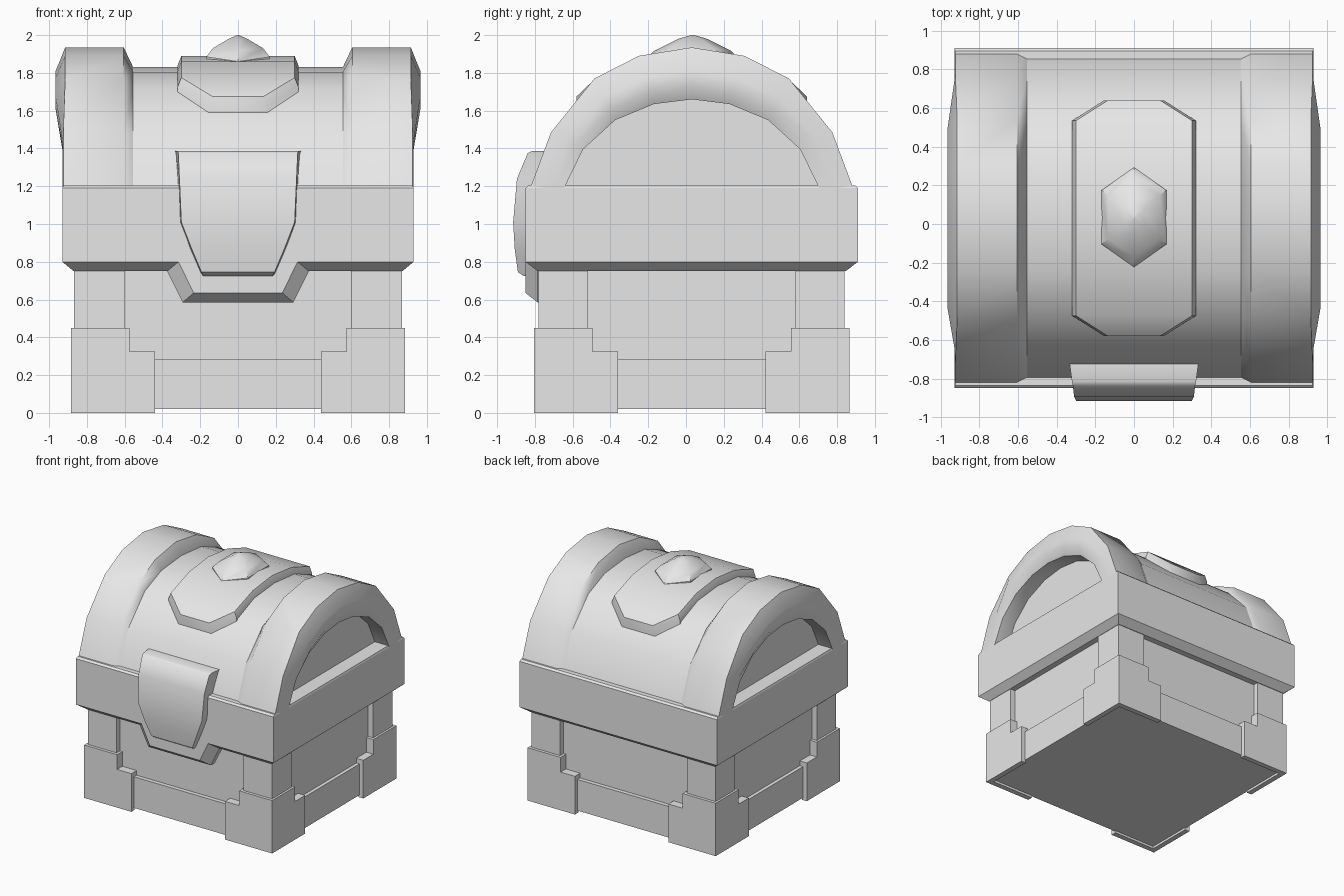
import bpy, bmesh, math

cube = bpy.data.objects.get("Cube")
if cube:
    bpy.data.objects.remove(cube, do_unlink=True)

CY = 0.03  # middle of the chest in y

grey = bpy.data.materials.new("plain_grey")
grey.use_nodes = True
grey.diffuse_color = (0.8, 0.8, 0.8, 1)
grey.node_tree.nodes["Principled BSDF"].inputs["Base Color"].default_value = (0.8, 0.8, 0.8, 1)


def add_loft(bm, rings):
    """Skin a list of equally long closed rings and cap both ends."""
    loops = [[bm.verts.new(p) for p in ring] for ring in rings]
    n = len(loops[0])
    for a, b in zip(loops, loops[1:]):
        for i in range(n):
            j = (i + 1) % n
            bm.faces.new((a[i], a[j], b[j], b[i]))
    bm.faces.new(loops[0])
    bm.faces.new(loops[-1])


def finish(name, bm, smooth=None):
    bmesh.ops.recalc_face_normals(bm, faces=bm.faces)
    me = bpy.data.meshes.new(name)
    bm.to_mesh(me)
    bm.free()
    me.materials.append(grey)
    ob = bpy.data.objects.new(name, me)
    bpy.context.collection.objects.link(ob)
    if smooth:
        bpy.ops.object.select_all(action='DESELECT')
        ob.select_set(True)
        bpy.context.view_layer.objects.active = ob
        bpy.ops.object.shade_smooth_by_angle(angle=math.radians(smooth))
    return ob


def loft(name, rings, smooth=None):
    bm = bmesh.new()
    add_loft(bm, rings)
    return finish(name, bm, smooth)


def rect(hx, hy, z):
    return [(-hx, CY - hy, z), (hx, CY - hy, z), (hx, CY + hy, z), (-hx, CY + hy, z)]


def mirror_arch(half):
    """Half an arch (dy, z) from foot to crown, completed to the other foot."""
    return half + [(-y, z) for y, z in half[-2::-1]]


# Body panels, lower skirting and lid rim
loft("body", [rect(0.82, 0.765, 0.02), rect(0.82, 0.765, 0.80)])
loft("skirting", [rect(0.85, 0.80, 0.02), rect(0.85, 0.80, 0.285)])
loft("rim", [rect(0.87, 0.815, 0.75), rect(0.93, 0.88, 0.80), rect(0.93, 0.88, 1.01)])
loft("lid_base", [rect(0.93, 0.88, 1.01), rect(0.93, 0.88, 1.19), rect(0.925, 0.865, 1.205)])


# Corner posts with stepped brackets, one L-shaped prism per step
def corner(sx, sy):
    steps = [  # outer x, outer y, inner x, inner y, thickness, z range
        (0.867, 0.81, 0.597, 0.55, 0.06, 0.40, 0.76),
        (0.885, 0.835, 0.575, 0.525, 0.08, 0.30, 0.45),
        (0.885, 0.835, 0.44, 0.39, 0.08, 0.02, 0.325),
        (0.885, 0.835, 0.44, 0.39, 0.045, 0.0, 0.02),
    ]
    bm = bmesh.new()
    for X, Y, a, b, t, z0, z1 in steps:
        plan = [(a, Y), (X, Y), (X, b), (X - t, b), (X - t, Y - t), (a, Y - t)]
        add_loft(bm, [[(sx * x, CY + sy * y, z) for x, y in plan] for z in (z0, z1)])
    finish("corner_" + ("back_" if sy > 0 else "front_") + ("left" if sx > 0 else "right"), bm)


for sx in (-1, 1):
    for sy in (-1, 1):
        corner(sx, sy)


# Chamfered drop of the rim behind the clasp
def drop_ring(y, xt, zt, xb, zb):
    return [(-xt, y, zt), (-xb, y, zb), (xb, y, zb), (xt, y, zt)]


loft("rim_drop", [drop_ring(-0.85, 0.315, 0.80, 0.235, 0.635),
                  drop_ring(-0.785, 0.375, 0.75, 0.293, 0.585),
                  drop_ring(-0.72, 0.375, 0.75, 0.293, 0.585)])

# Vaulted lid
core = mirror_arch([(0.83, 1.19), (0.72, 1.475), (0.49, 1.715), (0.27, 1.805), (0, 1.83)])
outer = mirror_arch([(0.855, 1.19), (0.745, 1.485), (0.515, 1.77), (0.28, 1.89), (0, 1.935)])
inner = mirror_arch([(0.675, 1.19), (0.575, 1.395), (0.405, 1.55), (0.2, 1.635), (0, 1.66)])
loft("lid", [[(x, CY + y, z) for y, z in core] for x in (-0.80, 0.80)], 40)


# Thick end bands around the recessed lid ends, bulging over the crown
def end_band(name, s):
    rings = []
    for i, (c, o, n) in enumerate(zip(core, outer, inner)):
        crown = 2 <= i <= 6
        bulge, edge = (0.965, 0.915) if crown else (0.93, 0.925)

        def mix(t):
            return (n[0] + (o[0] - n[0]) * t, n[1] + (o[1] - n[1]) * t)

        low = mix(0.45)
        section = [(0.555, c), (0.605, o), (edge, o), (bulge, mix(0.55)),
                   (bulge, mix(0.25)), (0.93, n), (0.78, n), (0.555, low)]
        rings.append([(s * x, CY + p[0], p[1]) for x, p in section])
    loft(name, rings, 40)


end_band("end_band_left", 1)
end_band("end_band_right", -1)

# Crown plate with clipped corners
plate = [(0.61, 0.155, 1.675), (0.505, 0.32, 1.775), (0.26, 0.32, 1.86), (0, 0.32, 1.89)]
plate += [(-y, w, z) for y, w, z in plate[-2::-1]]
loft("crown_plate", [[(-w, CY + y, z - 0.13), (-w, CY + y, z - 0.05), (-w + 0.02, CY + y, z),
                      (w - 0.02, CY + y, z), (w, CY + y, z - 0.05), (w, CY + y, z - 0.13)]
                     for y, w, z in plate], 40)

# Six-sided gem on the crown plate
hexagon = [(0, -0.258), (0.167, -0.14), (0.167, 0.14), (0, 0.258), (-0.167, 0.14), (-0.167, -0.14)]


def gem_ring(k, z_side, z_tip):
    return [(x * k, CY + 0.005 + y * k, z_tip if x == 0 else z_side) for x, y in hexagon]


loft("gem", [gem_ring(1, 1.82, 1.80), gem_ring(1, 1.885, 1.86),
             gem_ring(0.8, 1.93, 1.915), gem_ring(0.3, 1.98, 1.98), gem_ring(0.03, 2.0, 2.0)], 30)

# Curved clasp tapering to the bottom
clasp = [  # z, half width, front y, back y
    (1.387, 0.333, -0.815, -0.725),
    (1.375, 0.328, -0.838, -0.725),
    (1.24, 0.322, -0.895, -0.725),
    (1.01, 0.312, -0.915, -0.75),
    (0.87, 0.258, -0.907, -0.80),
    (0.745, 0.205, -0.89, -0.80),
    (0.725, 0.195, -0.86, -0.80),
]
loft("clasp", [[(-w, yb, z), (-w + 0.012, yf, z), (w - 0.012, yf, z), (w, yb, z)]
               for z, w, yf, yb in clasp], 40)
